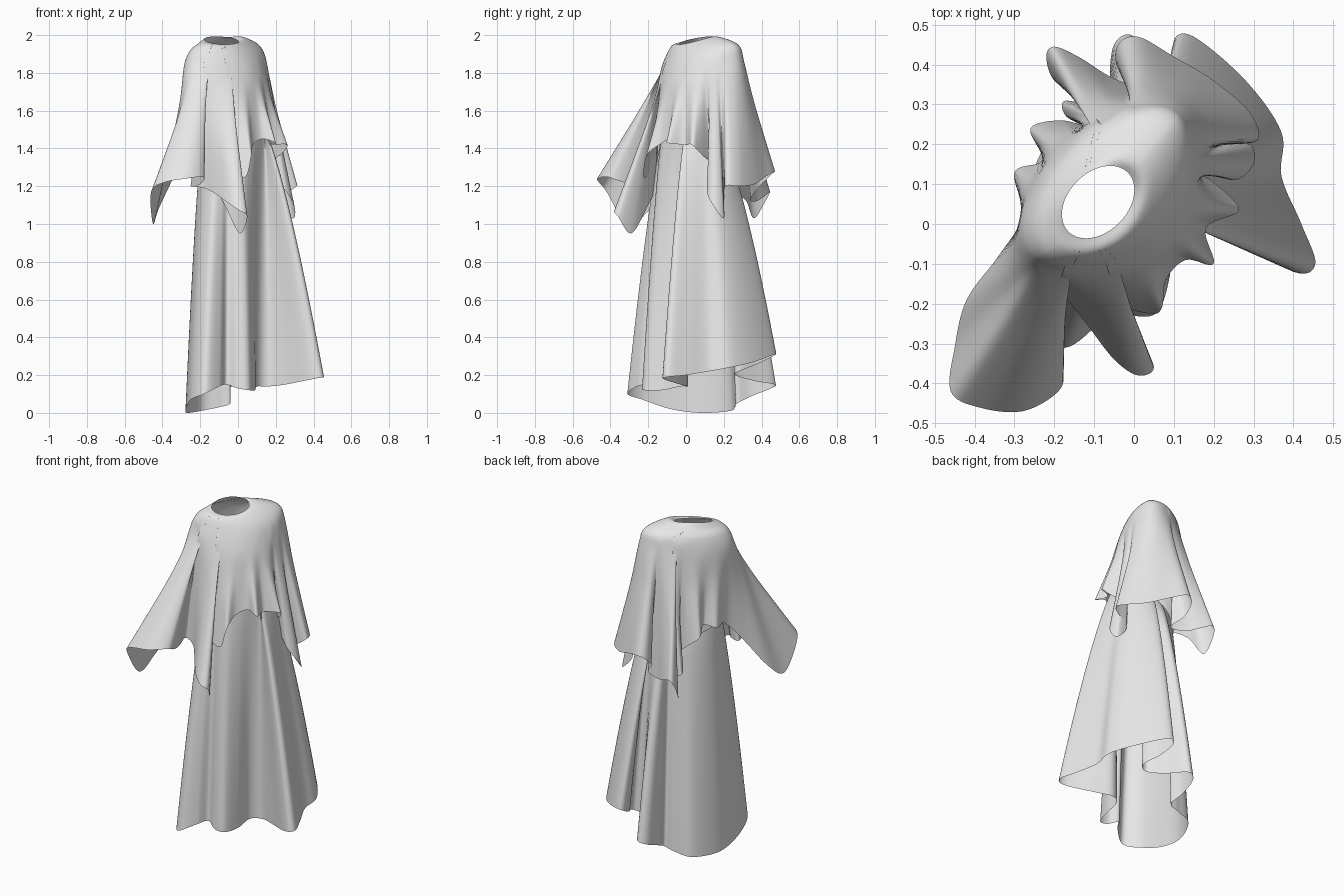
import bpy
import bmesh
import math
from mathutils import Vector

cube = bpy.data.objects.get("Cube")
if cube:
    bpy.data.objects.remove(cube, do_unlink=True)

# One cloth colour
cloth = bpy.data.materials.new("grey cloth")
cloth.use_nodes = True
cloth.diffuse_color = (0.8, 0.8, 0.8, 1)
cloth.node_tree.nodes["Principled BSDF"].inputs["Base Color"].default_value = (0.8, 0.8, 0.8, 1)

# Body axes: the shoulders run diagonally, the back lies square to them
SIDE = Vector((1, 1, 0)).normalized()
BACK = Vector((-1, 1, 0)).normalized()


def spline(points, steps, closed):
    """Smooth curve through the points."""
    pts = [Vector(p) for p in points]
    n = len(pts)
    pick = (lambda i: pts[i % n]) if closed else (lambda i: pts[max(0, min(n - 1, i))])
    out = []
    for i in range(n if closed else n - 1):
        a, b, c, d = (pick(i + k) for k in (-1, 0, 1, 2))
        for s in range(steps):
            t = s / steps
            out.append(0.5 * (2 * b + (c - a) * t + (2 * a - 5 * b + 4 * c - d) * t ** 2
                              + (3 * b - a - 3 * c + d) * t ** 3))
    if not closed:
        out.append(pts[-1])
    return out


def oval(centre, a, b, z, angle):
    p = Vector(centre) + SIDE * a * math.cos(angle) + BACK * b * math.sin(angle)
    p.z = z
    return p


def smooth_angles(hem, centre, a, b, window):
    """Angle of each hem point round the body, evened out across the folds."""
    raw = []
    for p in hem:
        d = p - Vector(centre)
        ang = math.atan2(d.dot(BACK) / b, d.dot(SIDE) / a)
        if raw:
            ang += math.tau * round((raw[-1] - ang) / math.tau)
        raw.append(ang)
    n = len(raw)
    turn = lambda i: raw[i % n] + math.tau * (i // n)
    return [sum(turn(i + k) for k in range(-window, window + 1)) / (2 * window + 1)
            for i in range(n)]


def soften(hem, window):
    """The hem with its folds evened out."""
    n = len(hem)
    return [sum((hem[(i + k) % n] for k in range(-window, window + 1)), Vector())
            / (2 * window + 1) for i in range(n)]


def drape(name, columns):
    """Skin a closed ring of columns that run from top edge to hem."""
    bm = bmesh.new()
    grid = [[bm.verts.new(p) for p in col] for col in columns]
    for i, col in enumerate(grid):
        nxt = grid[(i + 1) % len(grid)]
        for r in range(len(col) - 1):
            bm.faces.new((col[r], col[r + 1], nxt[r + 1], nxt[r]))
    mesh = bpy.data.meshes.new(name)
    bm.to_mesh(mesh)
    bm.free()
    mesh.materials.append(cloth)
    for poly in mesh.polygons:
        poly.use_smooth = True
    bpy.context.collection.objects.link(bpy.data.objects.new(name, mesh))


# Cape: hem from the wide right sleeve across the front, then round the back
cape_front = [
    (-.28, .02, 1.38), (-.34, -.08, 1.25), (-.42, -.19, 1.08), (-.45, -.31, 1.0),
    (-.46, -.42, 1.17), (-.39, -.46, 1.22), (-.28, -.47, 1.24), (-.19, -.42, 1.25),
    (-.18, -.36, 1.23), (-.22, -.25, 1.2), (-.25, -.15, 1.2), (-.18, -.18, 1.19),
    (-.12, -.25, 1.16), (-.05, -.34, 1.11), (.01, -.38, 1.07), (.05, -.36, 1.04),
    (.01, -.29, .95), (-.06, -.21, 1.08), (-.11, -.16, 1.2), (-.05, -.2, 1.25),
    (.04, -.225, 1.25), (.07, -.21, 1.36), (.08, -.14, 1.42), (.13, -.09, 1.45),
    (.2, -.1, 1.43), (.18, -.01, 1.42), (.26, .03, 1.42), (.24, .07, 1.38)]
cape_back = [
    (.16, .14, 1.3), (.25, .11, 1.18), (.3, .15, 1.09), (.29, .2, 1.03),
    (.22, .2, 1.12), (.31, .21, 1.2), (.29, .28, 1.2), (.2, .36, 1.21),
    (.1, .42, 1.25), (.01, .47, 1.28), (-.04, .45, 1.26), (-.04, .39, 1.2),
    (.02, .34, 1.13), (-.06, .37, 1.12), (-.14, .42, 1.15), (-.2, .445, 1.17),
    (-.22, .42, 1.12), (-.2, .36, 1.03), (-.13, .32, 1.12), (-.05, .28, 1.15),
    (-.17, .31, 1.14), (-.17, .27, 1.17), (-.11, .24, 1.23), (-.18, .26, 1.3),
    (-.26, .24, 1.37), (-.23, .16, 1.41), (-.3, .13, 1.4)]
body = (-.07, .09, 0)
neck = (-.09, .055, 0)
hem = spline(cape_front + cape_back, 6, True)
columns = []
for point, soft, ang in zip(hem, soften(hem, 12), smooth_angles(hem, body, .27, .2, 12)):
    c, s = math.cos(ang), math.sin(ang)
    lift = .02 * c
    chest = max(0, -s) ** 1.5
    shoulder = oval(body, .27, .15 + .06 * chest, 1.84 + lift - .07 * chest, ang)
    columns.append(spline([
        oval(neck, .105, .074, 1.972 + .02 * s + lift / 3, ang),
        oval(neck, .15, .095 + .015 * chest, 1.972 + lift - .01 * s * s - .015 * chest, ang),
        oval(body, .235, .125 + .04 * chest, 1.93 + lift - .045 * chest, ang),
        shoulder,
        shoulder.lerp(soft.lerp(point, .65), .35),
        shoulder.lerp(soft.lerp(point, .9), .7),
        point], 6, False))
drape("cape", columns)

# Skirt: uneven hem with a wide flared panel on the left
skirt_hem = [
    (-.27, .08, 0), (-.275, -.08, .02), (-.25, -.23, .07), (-.18, -.31, .1),
    (-.1, -.26, .14), (-.06, -.2, .15), (0, -.23, .13), (.06, -.22, .12),
    (.09, -.13, .12), (.1, -.03, .14), (.16, .01, .14), (.25, -.03, .15),
    (.4, -.12, .18), (.455, -.1, .19), (.42, 0, .2), (.37, .12, .22),
    (.37, .23, .24), (.28, .36, .27), (.15, .47, .31), (.1, .46, .3),
    (.12, .38, .26), (.17, .28, .22), (.12, .26, .2), (.06, .36, .17),
    (0, .47, .15), (-.05, .45, .13), (-.06, .35, .09), (-.04, .27, .05),
    (-.1, .26, .03), (-.2, .23, .01)]
waist = (-.025, .045, 0)
hem = spline(skirt_hem, 8, True)
columns = []
for point, ang in zip(hem, smooth_angles(hem, waist, .3, .27, 9)):
    top = oval(waist, .19, .155, 1.42 - .1 * math.sin(ang), ang)
    column = []
    for r in range(25):
        t = r / 24
        p = top.lerp(point, t ** .76)
        p.z = top.z + (point.z - top.z) * t
        column.append(p)
    columns.append(column)
drape("skirt", columns)
